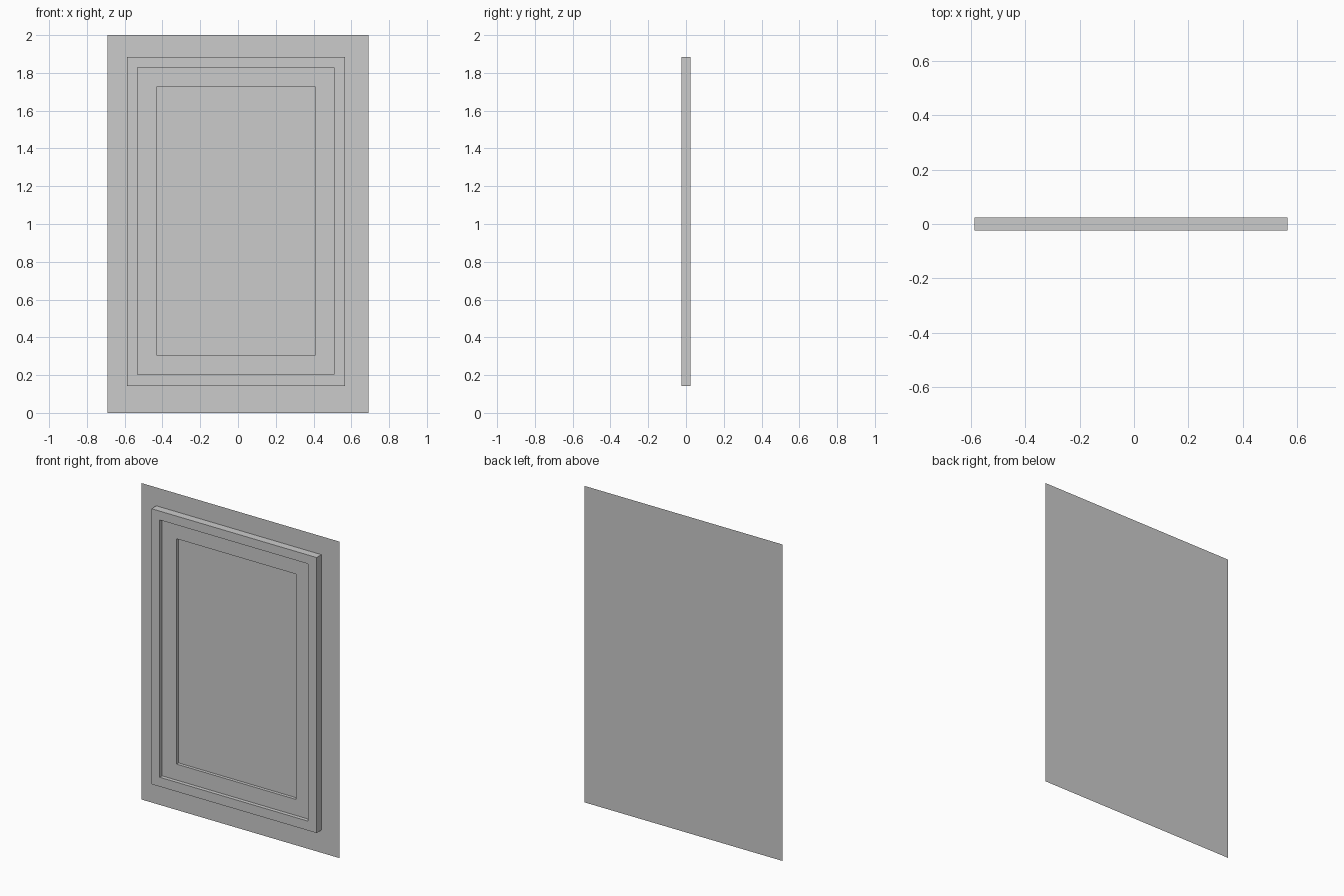
import bpy

if "Cube" in bpy.data.objects:
    bpy.data.objects.remove(bpy.data.objects["Cube"])

# Nested rectangles: x min, x max, z min, z max
BACKING = (-0.692, 0.692, 0.0, 2.0)
OUTER = (-0.588, 0.566, 0.143, 1.884)
MAT = (-0.531, 0.508, 0.202, 1.828)
PICTURE = (-0.430, 0.407, 0.303, 1.727)
BACK, FRONT = 0.024, -0.024
MAT_Y, PICTURE_Y = 0.0, 0.02


def loops_object(name, loops, fill=False):
    """Bridge a chain of rectangles (rect, y); optionally cap the last one."""
    verts, faces = [], []
    for (x0, x1, z0, z1), y in loops:
        verts += [(x0, y, z0), (x1, y, z0), (x1, y, z1), (x0, y, z1)]
    for k in range(len(loops) - 1):
        a = 4 * k
        for i in range(4):
            j = (i + 1) % 4
            faces.append((a + i, a + j, a + 4 + j, a + 4 + i))
    if fill:
        a = 4 * (len(loops) - 1)
        faces.append((a, a + 1, a + 2, a + 3))
    mesh = bpy.data.meshes.new(name)
    mesh.from_pydata(verts, [], faces)
    obj = bpy.data.objects.new(name, mesh)
    bpy.context.collection.objects.link(obj)
    return obj


# Flat backing sheet
loops_object("backing_sheet", [(BACKING, BACK)], fill=True)
# Raised outer border with its side walls and inner lip
loops_object("outer_frame", [(OUTER, BACK), (OUTER, FRONT), (MAT, FRONT), (MAT, MAT_Y)])
# Recessed band between border and picture
loops_object("mat_border", [(MAT, MAT_Y), (PICTURE, MAT_Y), (PICTURE, PICTURE_Y)])
# Deepest flat panel
loops_object("picture_panel", [(PICTURE, PICTURE_Y)], fill=True)
